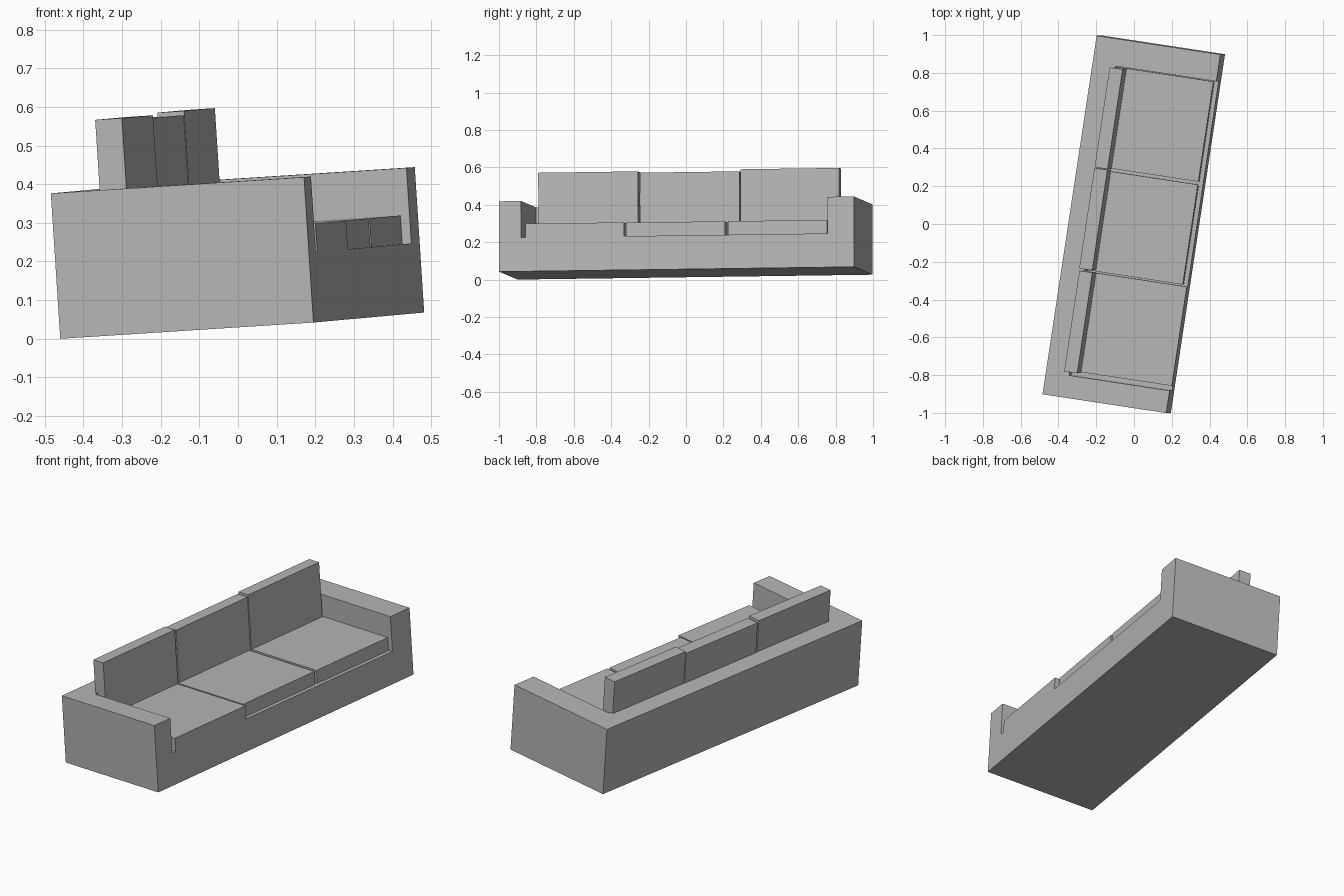
import bpy
import bmesh
from mathutils import Matrix, Vector

cube = bpy.data.objects.get("Cube")
if cube:
    bpy.data.objects.remove(cube, do_unlink=True)

# One upholstery colour
fabric = bpy.data.materials.new("grey_fabric")
fabric.use_nodes = True
GREY = (0.47, 0.47, 0.47, 1.0)
fabric.diffuse_color = GREY
for node in fabric.node_tree.nodes:
    if node.type == "BSDF_PRINCIPLED":
        node.inputs["Base Color"].default_value = GREY

# Sofa frame: local x = back to front, y = along the seat, z = up;
# the whole sofa is turned and slightly tilted
along = Vector((0.1493, 0.9887, 0.0135)).normalized()
front = Vector((0.987, -0.150, 0.0633))
front = (front - along * front.dot(along)).normalized()
up = front.cross(along)
frame = Matrix.Translation((-0.46, -0.9, 0)) @ Matrix((front, along, up)).transposed().to_4x4()


def box(name, depth, length, height):
    """Box given by its (min, max) range on each sofa axis."""
    spans = (depth, length, height)
    centre = Vector([(lo + hi) / 2 for lo, hi in spans])
    size = [hi - lo for lo, hi in spans]
    bm = bmesh.new()
    bmesh.ops.create_cube(bm, size=1, matrix=Matrix.Translation(centre) @ Matrix.Diagonal((*size, 1)))
    mesh = bpy.data.meshes.new(name)
    bm.to_mesh(mesh)
    bm.free()
    mesh.materials.append(fabric)
    obj = bpy.data.objects.new(name, mesh)
    bpy.context.collection.objects.link(obj)
    obj.matrix_world = frame
    return obj


DEPTH, LENGTH, HEIGHT = 0.664, 1.92, 0.377
DECK, SEAT_TOP, SHELL = 0.181, 0.255, 0.125

# Body: solid block with the seating well cut out
body = box("sofa_body", (0, DEPTH), (0, LENGTH), (0, HEIGHT))
well = box("seat_well_cutter", (SHELL, DEPTH + 0.2), (0.12, 1.776), (DECK, HEIGHT + 0.2))
well.hide_render = True
cut = body.modifiers.new("seat_well", "BOOLEAN")
cut.operation = "DIFFERENCE"
cut.solver = "EXACT"
cut.object = well
bpy.context.view_layer.objects.active = body
bpy.ops.object.modifier_apply(modifier=cut.name)
bpy.data.objects.remove(well, do_unlink=True)

# Seat cushions: the first is flush with the body, the others sit back a little
seats = {"right": (0.145, 0.676, 0), "middle": (0.684, 1.219, 0.023), "left": (1.235, 1.771, 0.023)}
for side, (start, end, recess) in seats.items():
    box(side + "_seat_cushion", (SHELL + 0.002, DEPTH - recess), (start, end), (DECK, SEAT_TOP))

# Back cushions: rise above the shell
backs = {"right": (0.14, 0.679, 0.107, 0.559), "middle": (0.691, 1.228, 0.104, 0.552),
         "left": (1.233, 1.767, 0.105, 0.563)}
for side, (start, end, rear, top) in backs.items():
    box(side + "_back_cushion", (rear, rear + 0.07), (start, end), (SEAT_TOP, top))
